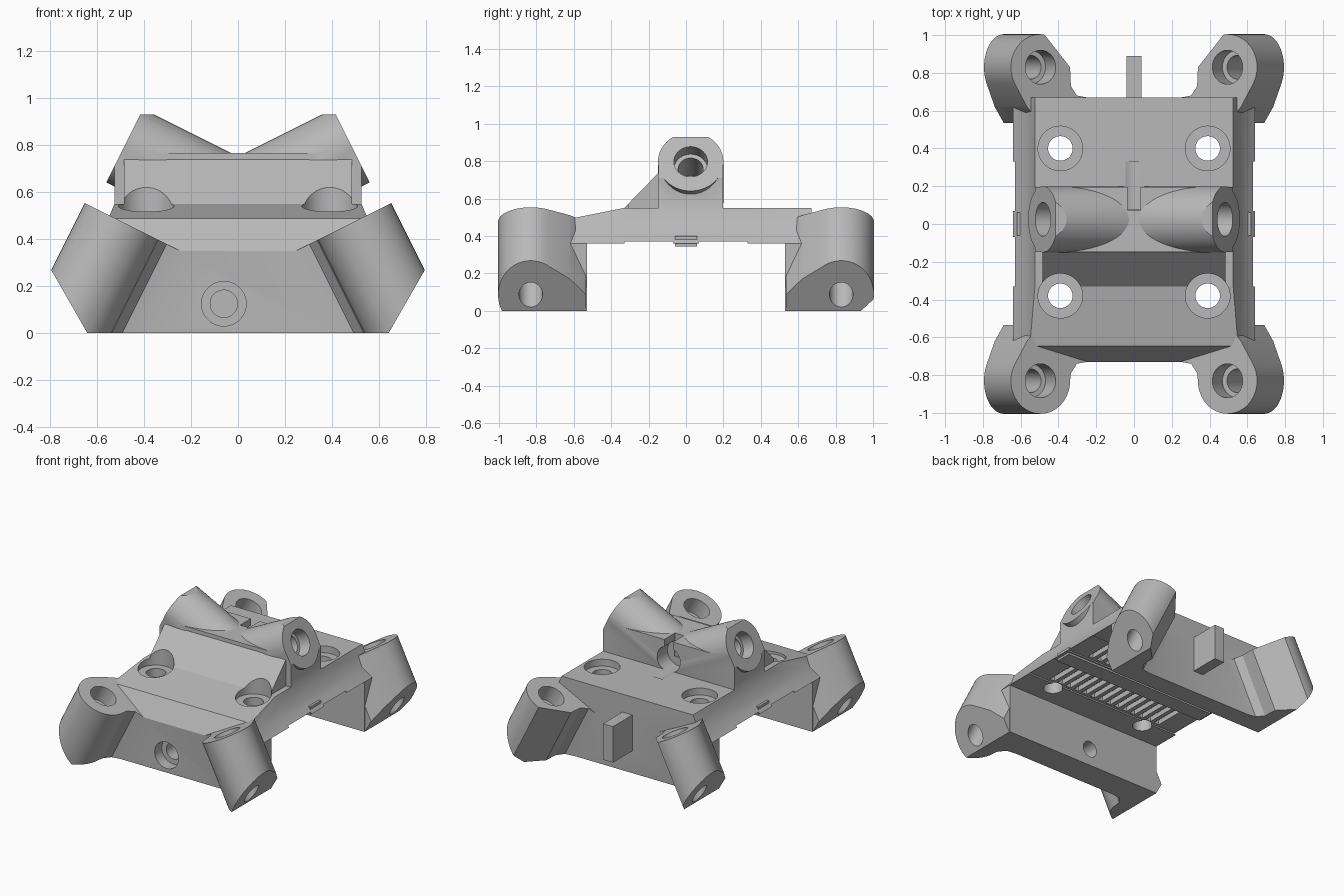
import bpy, bmesh
from math import cos, sin, radians
from mathutils import Vector as V

if "Cube" in bpy.data.objects:
    bpy.data.objects.remove(bpy.data.objects["Cube"])

grey = bpy.data.materials.new("plain grey")
grey.use_nodes = True
colour = (0.48, 0.48, 0.48, 1)
grey.diffuse_color = colour
grey.node_tree.nodes["Principled BSDF"].inputs["Base Color"].default_value = colour

X, Y, Z = V((1, 0, 0)), V((0, 1, 0)), V((0, 0, 1))


def prism(name, pts, origin, u, v, sweep):
    """Flat outline in the u, v plane, swept along a vector."""
    bm = bmesh.new()
    origin = V(origin)
    face = bm.faces.new([bm.verts.new(origin + u * a + v * b) for a, b in pts])
    ext = bmesh.ops.extrude_face_region(bm, geom=[face], use_keep_orig=True)
    verts = [g for g in ext["geom"] if isinstance(g, bmesh.types.BMVert)]
    bmesh.ops.translate(bm, verts=verts, vec=sweep)
    bmesh.ops.recalc_face_normals(bm, faces=bm.faces[:])
    mesh = bpy.data.meshes.new(name)
    bm.to_mesh(mesh)
    bm.free()
    mesh.materials.append(grey)
    ob = bpy.data.objects.new(name, mesh)
    bpy.context.collection.objects.link(ob)
    return ob


def arc(r, start, end, step=7.5):
    n = round((end - start) / step)
    angles = [radians(start + (end - start) * i / n) for i in range(n + 1)]
    return [(r * cos(a), r * sin(a)) for a in angles]


def rod(name, start, axis, r, length):
    axis = V(axis).normalized()
    u = axis.orthogonal().normalized()
    return prism(name, arc(r, 0, 360)[:-1], start, u, axis.cross(u), axis * length)


def box(name, x0, x1, y0, y1, z0, z1):
    pts = [(x0, y0), (x1, y0), (x1, y1), (x0, y1)]
    return prism(name, pts, (0, 0, z0), X, Y, Z * (z1 - z0))


def combine(target, tool, operation):
    mod = target.modifiers.new("combine", 'BOOLEAN')
    mod.object, mod.operation, mod.solver = tool, operation, 'EXACT'
    bpy.context.view_layer.objects.active = target
    bpy.ops.object.modifier_apply(modifier=mod.name)
    bpy.data.objects.remove(tool)


def add(tool):
    combine(body, tool, 'UNION')


def cut(tool):
    combine(body, tool, 'DIFFERENCE')


def mirrored(half):
    return half + [(-a, b) for a, b in reversed(half)]


# Deck with its two end walls, trimmed to sloping sides
side = [(-.73, -.1), (-.73, .35), (-.645, .487), (-.33, .55), (.67, .55),
        (.67, -.1), (.53, -.1), (.53, .36), (-.53, .36), (-.53, -.1)]
body = prism("carriage_body", side, (-.7, 0, 0), Y, Z, X * 1.4)
section = mirrored([(.64, -.2), (.64, .36), (.575, .43), (.525, .55), (.5, .6)])
combine(body, prism("side_trim", section, (0, -1.1, 0), X, Z, Y * 2.2), 'INTERSECT')

# Raised block and its front ramp
block = mirrored([(.525, .5), (.525, .711), (.482, .797), (.42, .765)])
add(prism("upper_block", block, (0, -.147, 0), X, Z, Y * .344))
ramp = [(-.38, .5), (-.33, .55), (-.14, .745), (-.1, .745), (-.1, .5)]
add(prism("front_ramp", ramp, (-.485, 0, 0), Y, Z, X * .97))

# Upper pair of sockets forming a V
tilt = V((2, 0, 1)).normalized()
top_centre = V((0, .025, .556))
for s in (-1, 1):
    add(rod("upper_socket", top_centre, (s * tilt.x, 0, tilt.z), .175, .539))

# Corner sockets with webs running into the walls
corners = []
for s in (-1, 1):
    for e, wall in ((-1, .73), (1, .67)):
        u = V((s * tilt.x, 0, tilt.z))
        down = V((s * tilt.z, 0, -tilt.x))
        top = V((s * .495, e * .83, .475))
        ring = arc(.175, -30, 180) if e < 0 else arc(.175, -30, 97.5) + [(-.175, 0)]
        web = [(-.18, wall + .06), (-.215, wall + .01), (-.275, wall),
               (-.275, .535), (0, .535), (.08, .62)]
        outline = [(a, b + .83) for a, b in ring] + web
        add(prism("corner_socket", outline, (s * .495, 0, .475), u, Y * e, down * .75))
        corners.append((top, down))

# Rear peg
add(box("rear_peg", -.04, .04, .6, .89, .16, .42))

# Overall outline: flat base, angled socket ends, flat crown
limit = mirrored([(.64, 0), (.795, .27), (.795, .93)])
combine(body, prism("outline_trim", limit, (0, -1.1, 0), X, Z, Y * 2.2), 'INTERSECT')

# Stepped bores in the corner sockets
for top, down in corners:
    cut(rod("socket_recess", top - down * .05, down, .09, .17))
    cut(rod("socket_bore", top, down, .063, .65))

# Stepped bores in the upper sockets
for s in (-1, 1):
    out = V((s * tilt.x, 0, tilt.z))
    end = top_centre + out * .539
    cut(rod("upper_recess", end + out * .05, -out, .09, .14))
    cut(rod("upper_bore", end, -out, .067, .3))

# Counterbored mounting holes
for x in (-.39, .39):
    for y in (-.38, .4):
        cut(rod("mount_recess", (x, y, .5), Z, .118, .3))
        cut(rod("mount_hole", (x, y, .3), Z, .065, .3))

# Front wall screw hole
cut(rod("wall_recess", (-.06, -.8, .125), Y, .095, .15))
cut(rod("wall_hole", (-.06, -.8, .125), Y, .058, .35))

# Rear screw hole and slot in the raised block
cut(rod("rear_hole", (0, .08, .63), Y, .092, .25))
cut(box("rear_slot", -.035, .035, .075, .24, .6, .85))

# Underside: centre rail, belt channels and tooth grooves
add(box("centre_rail", -.62, .62, -.06, .06, .345, .4))
for y0 in (-.33, .07):
    cut(box("belt_channel", -.7, .7, y0, y0 + .26, .3, .37))
    grooves = box("tooth_groove", -.475, -.435, y0 + .02, y0 + .24, .35, .405)
    array = grooves.modifiers.new("repeat", 'ARRAY')
    array.count = 14
    array.use_relative_offset = False
    array.use_constant_offset = True
    array.constant_offset_displace = (.07, 0, 0)
    bpy.context.view_layer.objects.active = grooves
    bpy.ops.object.modifier_apply(modifier=array.name)
    cut(grooves)

# Smooth round surfaces, crisp edges
bpy.ops.object.select_all(action='DESELECT')
body.select_set(True)
bpy.context.view_layer.objects.active = body
bpy.ops.object.shade_smooth_by_angle(angle=radians(25))
